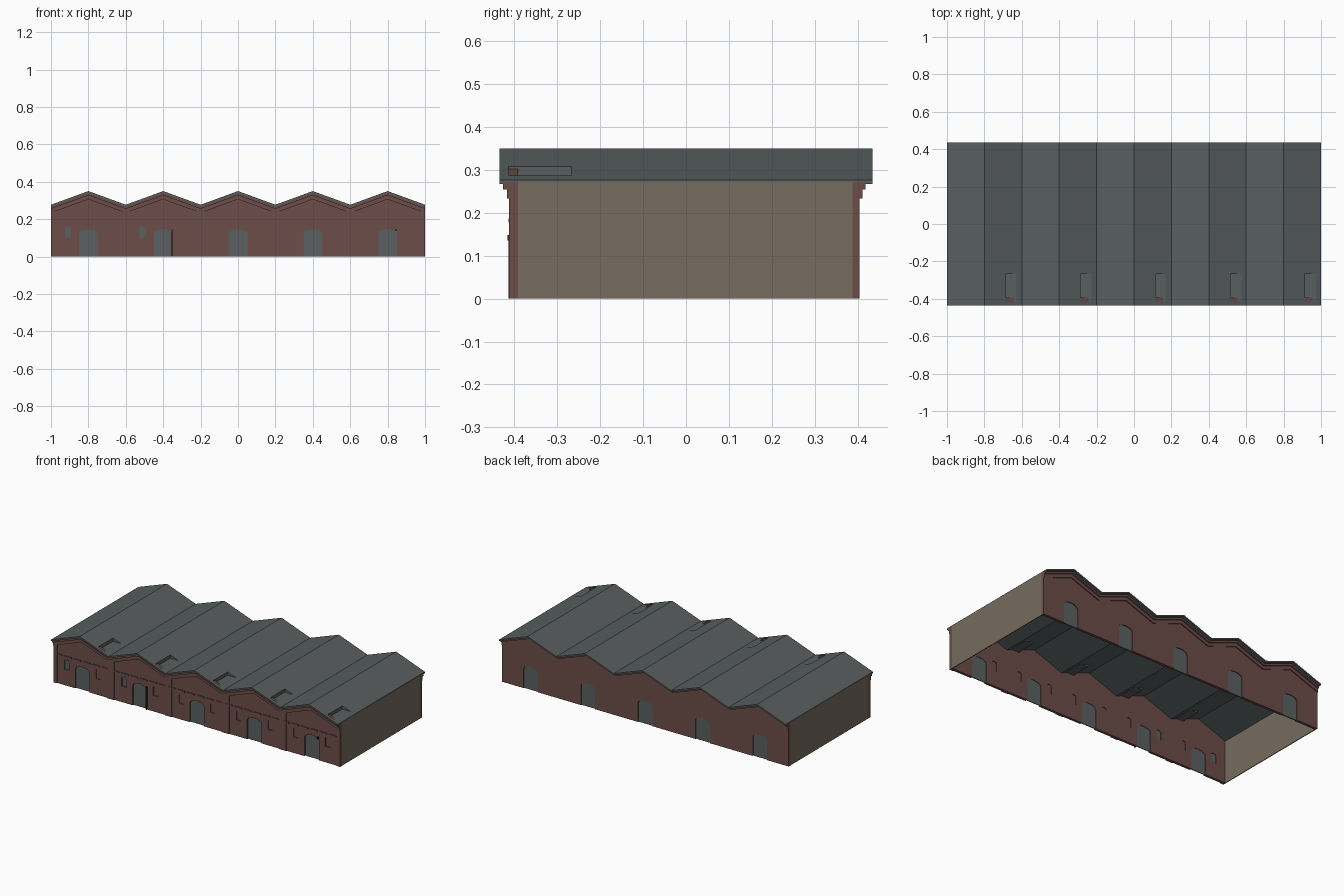
import bpy, bmesh, math

if "Cube" in bpy.data.objects:
    bpy.data.objects.remove(bpy.data.objects["Cube"])

def material(name, rgb):
    m = bpy.data.materials.new(name)
    m.diffuse_color = (*rgb, 1)
    m.use_nodes = True
    m.node_tree.nodes["Principled BSDF"].inputs["Base Color"].default_value = m.diffuse_color
    return m

BRICK = material("red brick", (0.150, 0.074, 0.065))
SLATE = material("slate grey", (0.098, 0.112, 0.115))
DOOR = material("door grey", (0.105, 0.118, 0.120))
RENDER = material("beige render", (0.180, 0.150, 0.110))
DARK = material("dark iron", (0.035, 0.018, 0.016))

BAYS = [-0.8, -0.4, 0.0, 0.4, 0.8]
PEAK, VALLEY = 0.35, 0.277


def prism(name, loops, y0, y1, mat):
    """Extrude closed (x, z) outlines along y, all in one object."""
    bm = bmesh.new()
    for pts in loops:
        a = [bm.verts.new((x, y0, z)) for x, z in pts]
        b = [bm.verts.new((x, y1, z)) for x, z in pts]
        bm.faces.new(a)
        bm.faces.new(b[::-1])
        n = len(pts)
        for i in range(n):
            bm.faces.new((a[i], b[i], b[(i + 1) % n], a[(i + 1) % n]))
    bmesh.ops.recalc_face_normals(bm, faces=bm.faces)
    me = bpy.data.meshes.new(name)
    bm.to_mesh(me)
    bm.free()
    ob = bpy.data.objects.new(name, me)
    bpy.context.collection.objects.link(ob)
    me.materials.append(mat)
    return ob


def rect(x0, x1, z0, z1):
    return [(x0, z0), (x1, z0), (x1, z1), (x0, z1)]


def zigzag(drop):
    """Roof line lowered by drop, left to right."""
    return [(-1 + 0.2 * i, (PEAK if i % 2 else VALLEY) - drop) for i in range(11)]


def band(top, bottom):
    return zigzag(top) + zigzag(bottom)[::-1]


def arch(cx, w, z0, spring, top, n=6):
    """Opening with a low curved head."""
    head = [(cx + w / 2 * math.cos(math.pi * i / n),
             spring + (top - spring) * math.sin(math.pi * i / n)) for i in range(n + 1)]
    return [(cx - w / 2, z0), (cx + w / 2, z0)] + head


def cut(ob, cutter):
    mod = ob.modifiers.new("openings", 'BOOLEAN')
    mod.operation = 'DIFFERENCE'
    mod.solver = 'EXACT'
    mod.object = cutter
    bpy.context.view_layer.objects.active = ob
    bpy.ops.object.modifier_apply(modifier=mod.name)
    bpy.data.objects.remove(cutter)


doors = [arch(x, 0.10, 0, 0.122, 0.146) for x in BAYS]
door_holes = [arch(x, 0.10, -0.02, 0.122, 0.146) for x in BAYS]
windows = [arch(x + s, 0.032, 0.10, 0.152, 0.160) for x in BAYS for s in (-0.11, 0.11)]
glazed = [windows[0], windows[2]]
blind = [w for i, w in enumerate(windows) if i not in (0, 2)]

# Gabled brick walls with openings
wall = [(-1, 0)] + zigzag(0.006) + [(1, 0)]
front = prism("front_wall", [wall], -0.408, -0.392, BRICK)
cut(front, prism("front_cutter", door_holes + windows, -0.5, -0.3, BRICK))
back = prism("back_wall", [wall], 0.388, 0.405, BRICK)
cut(back, prism("back_cutter", door_holes, 0.3, 0.5, BRICK))

# Doors and window infill set back in the openings
prism("front_doors", doors, -0.400, -0.395, DOOR)
prism("back_doors", doors, 0.393, 0.400, DOOR)
prism("front_windows", glazed, -0.401, -0.396, DOOR)
prism("blind_windows", blind, -0.402, -0.396, BRICK)

# Piers between the bays
piers = []
for i in range(6):
    x = -1 + 0.4 * i
    x0, x1 = max(-1, x - 0.025), min(1, x + 0.025)
    piers.append(rect(x0, x1, 0, VALLEY - 0.035))
prism("front_piers", piers, -0.413, -0.406, BRICK)

# Broken string course above the doors
dashes = [rect(-0.99 + 0.066 * i, -0.94 + 0.066 * i, 0.179, 0.187) for i in range(30)]
prism("string_course", dashes, -0.414, -0.406, BRICK)

# Stepped cornices following the gables
prism("front_cornice_upper", [band(0.006, 0.022)], -0.427, -0.400, BRICK)
prism("front_cornice_lower", [band(0.018, 0.044)], -0.417, -0.400, BRICK)
prism("back_cornice_upper", [band(0.006, 0.022)], 0.400, 0.419, BRICK)
prism("back_cornice_lower", [band(0.018, 0.044)], 0.400, 0.411, BRICK)

# Plain end walls
for name, x0, x1 in (("left_end_wall", -1, -0.995), ("right_end_wall", 0.995, 1)):
    prism(name, [rect(x0, x1, 0, VALLEY - 0.004)], -0.392, 0.388, RENDER)

# Folded roof with a sunken notch in each right-hand slope
slope = (PEAK - VALLEY) / 0.2
Y0, Y1 = -0.415, -0.267
roof = prism("roof", [band(0, 0.010)], -0.435, 0.435, SLATE)
cut(roof, prism("roof_cutter", [rect(x + 0.115, x + 0.172, 0.2, 0.4) for x in BAYS], Y0, Y1, SLATE))
wells, cheeks = [], []
for x in BAYS:
    a, b = x + 0.115, x + 0.172
    za, zb = PEAK - slope * 0.115, PEAK - slope * 0.172
    wells.append([(a - 0.003, za - 0.002), (a - 0.003, zb - 0.004), (b, zb - 0.004),
                  (b, zb), (a, zb), (a, za - 0.002)])
    cheeks.append([(a, za), (a, zb - 0.004), (b, zb - 0.004), (b, zb)])
prism("roof_wells", wells, Y0, Y1, SLATE)
prism("well_cheeks_front", cheeks, Y0 - 0.001, Y0 + 0.001, SLATE)
prism("well_cheeks_back", cheeks, Y1 - 0.001, Y1 + 0.001, SLATE)

# Small iron fittings beside two doors
prism("drainpipe", [rect(-0.355, -0.347, 0, 0.145)], -0.414, -0.405, DARK)
prism("wall_lamp", [rect(0.840, 0.851, 0.136, 0.148)], -0.416, -0.405, DARK)
